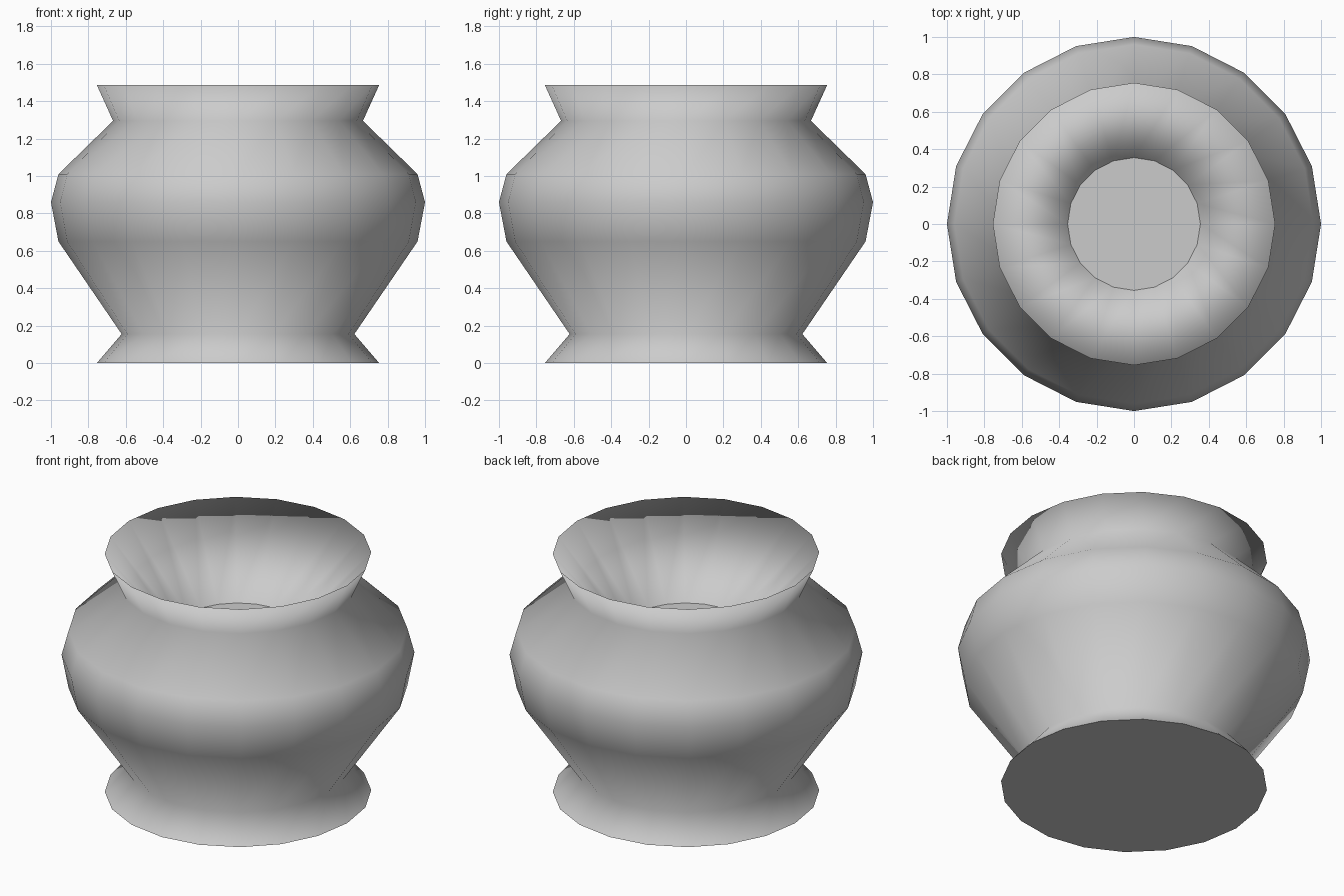
import bpy, bmesh
from math import cos, sin, pi

if "Cube" in bpy.data.objects:
    bpy.data.objects.remove(bpy.data.objects["Cube"])

SIDES = 20

# Pot profile (radius, height): foot, waist, belly, neck, rim, inner floor
PROFILE = [(0.755, 0.0), (0.622, 0.155), (0.96, 0.65), (1.0, 0.86),
           (0.96, 1.01), (0.668, 1.295), (0.755, 1.487), (0.355, 1.01)]


def ring(bm, r, z):
    return [bm.verts.new((r * cos(2 * pi * i / SIDES), r * sin(2 * pi * i / SIDES), z))
            for i in range(SIDES)]


bm = bmesh.new()
rings = [ring(bm, r, z) for r, z in PROFILE]

# Smooth walls
for lo, hi in zip(rings, rings[1:]):
    for i in range(SIDES):
        j = (i + 1) % SIDES
        bm.faces.new((lo[i], lo[j], hi[j], hi[i])).smooth = True

# Flat base and inner floor with crisp borders
caps = [bm.faces.new(rings[0][::-1]), bm.faces.new(rings[-1])]
for cap in caps:
    cap.smooth = False
    for e in cap.edges:
        e.smooth = False

mesh = bpy.data.meshes.new("pot")
bm.to_mesh(mesh)
bm.free()
pot = bpy.data.objects.new("pot", mesh)
bpy.context.collection.objects.link(pot)
